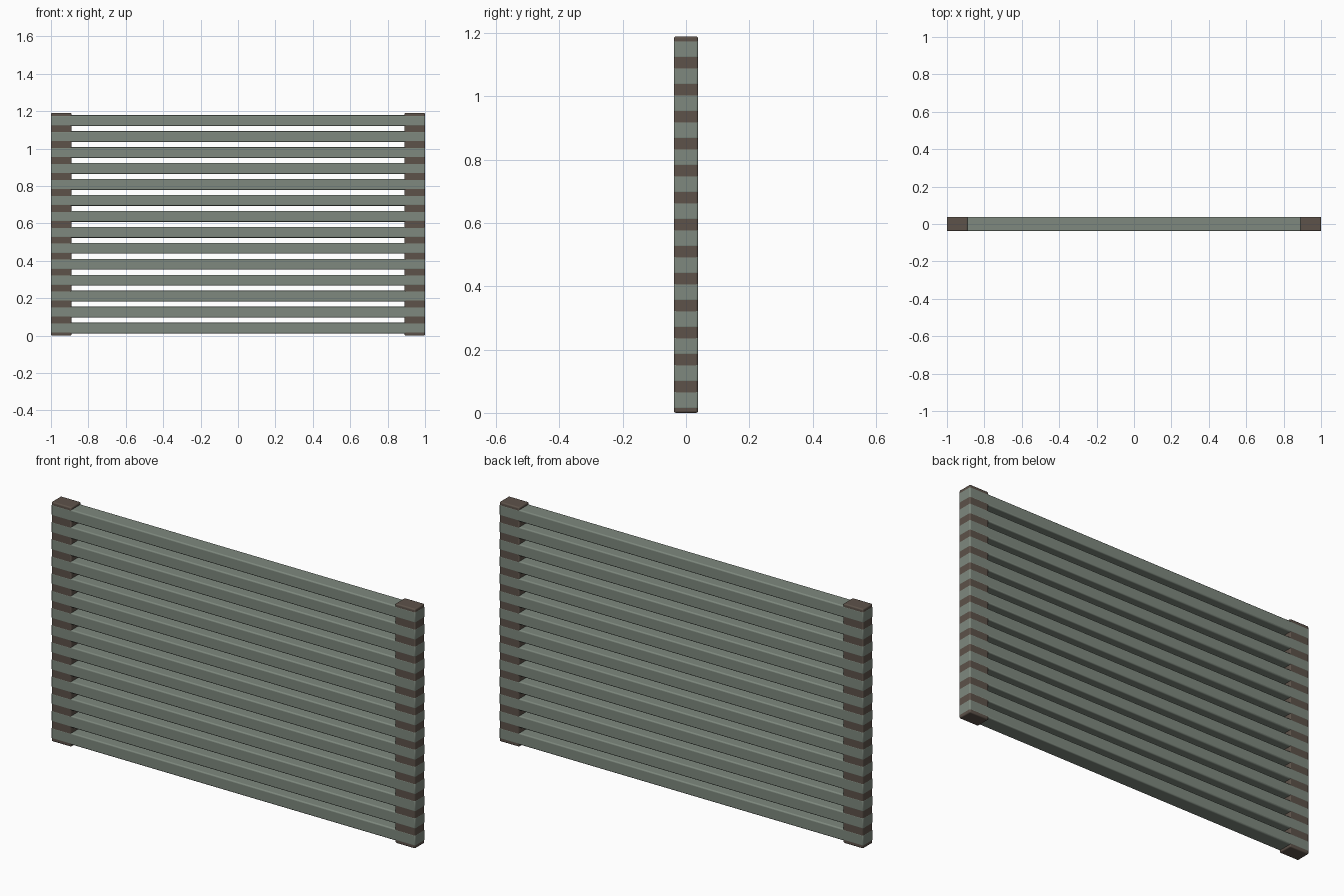
import bpy

if "Cube" in bpy.data.objects:
    bpy.data.objects.remove(bpy.data.objects["Cube"])

HEIGHT, DEPTH, POST_W = 1.19, 0.076, 0.11
SLATS, PITCH, SLAT_H = 14, 0.0853, 0.058
PROUD = 0.0004  # slats sit a hair outside the posts so faces do not coincide


def material(name, rgb):
    m = bpy.data.materials.new(name)
    m.diffuse_color = (*rgb, 1)
    m.use_nodes = True
    m.node_tree.nodes["Principled BSDF"].inputs["Base Color"].default_value = m.diffuse_color
    return m


def rounded_box(name, centre, size, mat):
    bpy.ops.mesh.primitive_cube_add(size=1, location=centre)
    ob = bpy.context.object
    ob.name = name
    ob.scale = size
    bpy.ops.object.transform_apply(location=False, rotation=False, scale=True)
    ob.data.materials.append(mat)
    bevel = ob.modifiers.new("rounded_edges", 'BEVEL')
    bevel.width = 0.006
    bevel.segments = 3
    bpy.ops.object.shade_smooth_by_angle()
    return ob


brown = material("dark_wood", (0.11, 0.085, 0.068))
green = material("grey_green_paint", (0.21, 0.25, 0.21))

# End posts
for side, sx in (("left", -1), ("right", 1)):
    rounded_box(side + "_post", (sx * (1 - POST_W / 2), 0, HEIGHT / 2),
                (POST_W, DEPTH, HEIGHT), brown)

# Horizontal slats running through both posts
for i in range(SLATS):
    z = HEIGHT / 2 + (i - (SLATS - 1) / 2) * PITCH
    rounded_box(f"slat_{i + 1}", (0, 0, z),
                (2 + 2 * PROUD, DEPTH + 2 * PROUD, SLAT_H), green)
